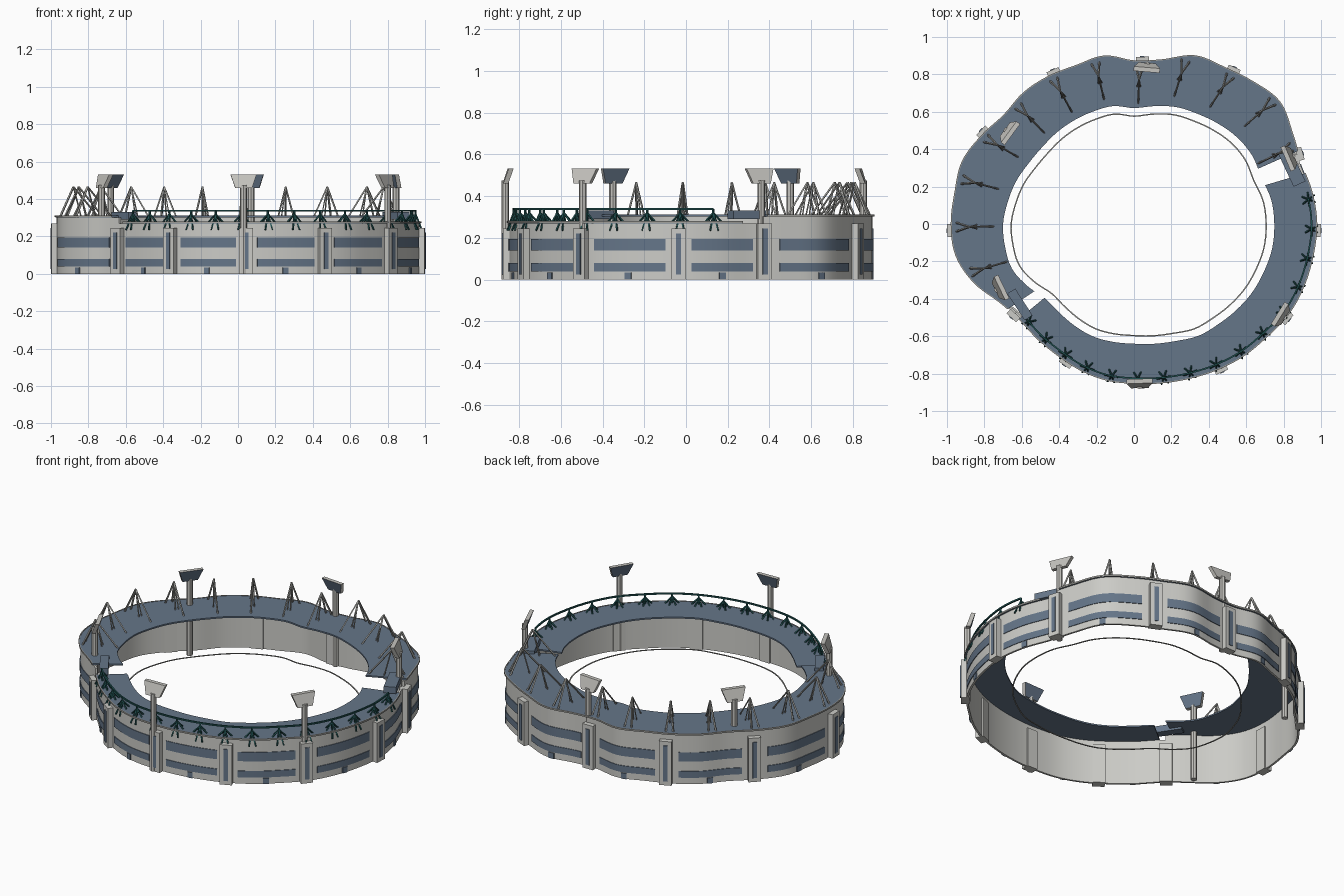
import bpy, bmesh
from math import radians, sin, cos, atan2, pi
from mathutils import Matrix, Vector

cube = bpy.data.objects.get("Cube")
if cube:
    bpy.data.objects.remove(cube, do_unlink=True)


def material(name, *rgb):
    m = bpy.data.materials.new(name)
    m.use_nodes = True
    m.diffuse_color = (*rgb, 1)
    m.node_tree.nodes["Principled BSDF"].inputs["Base Color"].default_value = (*rgb, 1)
    return m


CONCRETE = material("pale concrete", .60, .60, .57)
BLUE = material("slate blue", .13, .18, .25)
STEEL = material("grey steel", .36, .36, .34)
TEAL = material("dark teal", .015, .085, .085)
LAMP = material("warm lamp grey", .56, .55, .52)

# Plan radii in hundredths, one every ten degrees counter-clockwise from +x
OUTER = [97, 96, 94.5, 97, 101, 98.5, 96, 95, 88.5, 86.5, 90.5, 89.5, 90.5, 91, 90, 93.5, 97, 96.5,
         97, 96, 90.5, 82.5, 79, 79.5, 80.5, 82.5, 84, 84.5, 85.5, 87, 89, 91, 92.5, 95, 96, 96.5]
INNER = [75, 74.5, 72.5, 73, 72, 70, 68, 66.5, 64, 62, 64, 64, 64, 64, 64, 65, 67, 68.5,
         70, 70, 69.5, 66, 62, 62, 63, 64, 64, 64, 65, 66.5, 69, 70, 71.5, 73, 74, 75]


def radius(table, a):
    """Smooth closed interpolation of a radius table at angle a in degrees."""
    i, t = int(a // 10), (a / 10) % 1
    p, q, r, s = (table[(i + k) % len(table)] / 100 for k in (-1, 0, 1, 2))
    return q + t / 2 * (r - p + t * (2 * p - 5 * q + 4 * r - s + t * (3 * (q - r) + s - p)))


def wall(offset=0):
    return lambda a: radius(OUTER, a) + offset


def rim(offset=0):
    return lambda a: radius(INNER, a) + offset


def point(a, r, z=0):
    return Vector((r * cos(radians(a)), r * sin(radians(a)), z))


def finish(name, bm, *mats, smooth=False):
    bmesh.ops.recalc_face_normals(bm, faces=bm.faces)
    me = bpy.data.meshes.new(name)
    bm.to_mesh(me)
    bm.free()
    for m in mats:
        me.materials.append(m)
    if smooth:
        me.shade_smooth()
        me.set_sharp_from_angle(angle=radians(30))
    ob = bpy.data.objects.new(name, me)
    bpy.context.collection.objects.link(ob)
    return ob


def arc(name, start, end, inside, outside, z0, z1, mat):
    """Rectangular section swept around the plan between two angles."""
    bm = bmesh.new()
    n = max(2, round((end - start) / 2))
    rings = []
    for k in range(n + 1):
        a = start + (end - start) * k / n
        corners = ((inside, z0), (outside, z0), (outside, z1), (inside, z1))
        rings.append([bm.verts.new(point(a, f(a), z)) for f, z in corners])
    for u, v in zip(rings, rings[1:]):
        for k in range(4):
            bm.faces.new((u[k], u[k - 1], v[k - 1], v[k]))
    bm.faces.new(rings[0])
    bm.faces.new(rings[-1])
    return finish(name, bm, mat, smooth=True)


def box(name, size, frame, centre, mat):
    bm = bmesh.new()
    bmesh.ops.create_cube(bm, size=1, matrix=Matrix.Diagonal((*size, 1)))
    bm.transform(frame @ Matrix.Translation(centre))
    return finish(name, bm, mat)


def beam(bm, p, q, r, sides=4):
    d = q - p
    m = Matrix.Translation((p + q) / 2) @ d.to_track_quat("Z", "Y").to_matrix().to_4x4()
    bmesh.ops.create_cone(bm, cap_ends=True, segments=sides, radius1=r, radius2=r,
                          depth=d.length, matrix=m)


def wall_frame(a):
    """Local frame on the wall: x along it, y outward."""
    along = point(a - 1, wall()(a - 1)) - point(a + 1, wall()(a + 1))
    turn = Matrix.Rotation(atan2(along.y, along.x), 4, "Z")
    return Matrix.Translation(point(a, wall()(a))) @ turn


# Outer wall and two-level roof
HIGH, LOW = (23, 217), (217, 383)
arc("high_wall", *HIGH, wall(-.012), wall(), 0, .302, CONCRETE)
arc("low_wall", *LOW, wall(-.012), wall(), 0, .27, CONCRETE)
arc("high_roof", 24, 214, rim(), wall(.006), .302, .311, BLUE)
arc("low_roof", 219.5, 376.5, rim(), wall(.006), .27, .279, BLUE)
arc("high_roof_edge", 24, 214, wall(.004), wall(.01), .303, .313, STEEL)
arc("low_roof_edge", 219.5, 376.5, wall(.004), wall(.01), .271, .281, STEEL)
arc("field_boundary", 0, 360, rim(-.047), rim(-.04), .1, .104, STEEL)

# Bridges over the gaps between the roofs
for name, x, y, turn, length, width in (("left", .845, .30, -65, .19, .07),
                                        ("right", -.61, -.43, -57, .17, .05)):
    frame = Matrix.Translation((x, y, .31)) @ Matrix.Rotation(radians(turn), 4, "Z")
    box(name + "_bridge", (length, width, .04), frame, (0, 0, 0), BLUE)

# Stair towers with window strips, and facade bands with doors between them
TOWERS = [-2, 23, 57, 87, 118, 149, 182, 217, 244, 273, 301, 328.5, 358]
for i, (a, b) in enumerate(zip(TOWERS, TOWERS[1:])):
    frame = wall_frame(a)
    h = .27 if HIGH[0] <= a < HIGH[1] else .245
    box(f"tower_{i}", (.07, .05, h), frame, (0, .005, h / 2), CONCRETE)
    box(f"tower_window_{i}", (.025, .006, h - .05), frame, (0, .031, h / 2), BLUE)
    s, e, mid = a + .14 * (b - a), b - .13 * (b - a), (a + b) / 2
    arc(f"upper_band_{i}", s, e, wall(-.002), wall(.004), .14, .195, BLUE)
    arc(f"lower_band_{i}", s, e, wall(-.002), wall(.004), .04, .08, BLUE)
    arc(f"door_{i}", mid - 1, mid + 1, wall(-.002), wall(.005), 0, .035, BLUE)

# Raking masts on the high roof
for i in range(12):
    a = 26 + 15.5 * i
    r = wall(-.02)(a)
    apex = point(a, r - .07, .465)
    bm = bmesh.new()
    for side in (-1.4, 1.4):
        beam(bm, point(a + side, r, .308), apex, .006)
        beam(bm, point(a + side / 2, r - .11, .308), apex, .004)
    beam(bm, point(a, r - .2, .308), apex, .005)
    finish(f"roof_mast_{i}", bm, STEEL)

# Teal rail carried on branching brackets along the low roof
arc("teal_rail", 223, 368, wall(-.025), wall(-.016), .333, .342, TEAL)
for i in range(16):
    a = 223 + i * 145 / 15
    base = point(a, wall(-.02)(a))
    bm = bmesh.new()
    beam(bm, base + Vector((0, 0, .275)), base + Vector((0, 0, .338)), .006)
    for k in range(6):
        spread = radians(a + 30 + 60 * k)
        foot = .235 if k in (0, 5) else .278
        tip = base + Vector((.038 * cos(spread), .038 * sin(spread), foot))
        beam(bm, base + Vector((0, 0, .32)), tip, .005)
    finish(f"rail_bracket_{i}", bm, TEAL)

# Floodlights: pole plus tilted tapering lamp panel facing the field
LIGHTS = ((.07, .85), (-.68, .50), (-.73, -.35), (.03, -.865), (.80, -.495), (.845, .36))
for i, (x, y) in enumerate(LIGHTS):
    bm = bmesh.new()
    beam(bm, Vector((x, y, 0)), Vector((x, y, .475)), .018, 8)
    finish(f"floodlight_pole_{i}", bm, LAMP, smooth=True)
    bm = bmesh.new()
    back, front = ([bm.verts.new((w, d + lean, z)) for w, lean, z in
                    ((-.045, 0, .46), (.045, 0, .46), (.07, -.025, .532), (-.07, -.025, .532))]
                   for d in (.012, -.012))
    bm.faces.new(back)
    lamp_face = bm.faces.new(front)
    for k in range(4):
        bm.faces.new((back[k], back[k - 1], front[k - 1], front[k]))
    bmesh.ops.inset_region(bm, faces=[lamp_face], thickness=.006)
    lamp_face.material_index = 1
    bm.transform(Matrix.Translation((x, y, 0)) @ Matrix.Rotation(atan2(y, x) - pi / 2, 4, "Z"))
    finish(f"floodlight_panel_{i}", bm, LAMP, BLUE)
